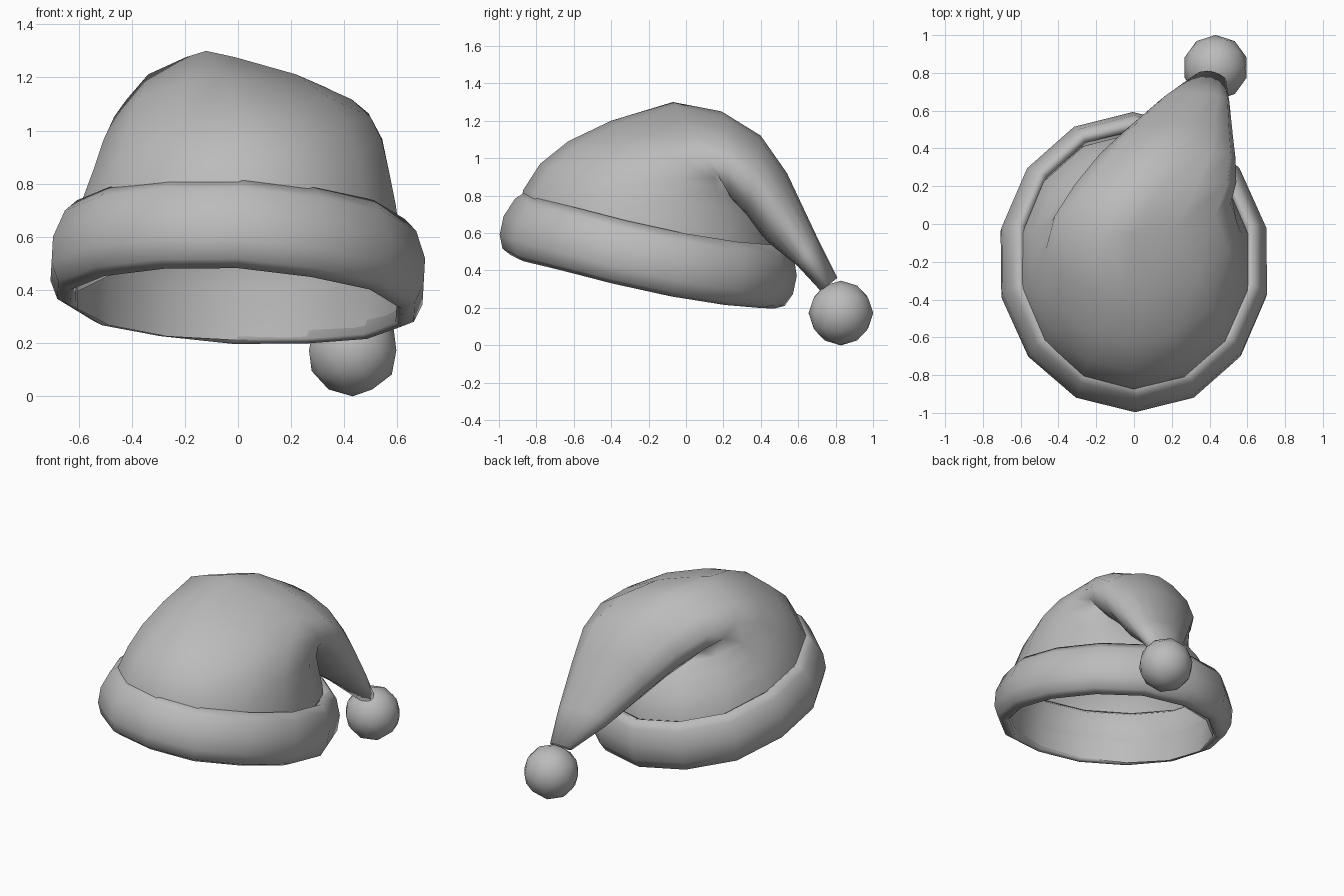
import bpy, bmesh, math, random
from mathutils import Vector, Matrix

random.seed(4)
SIDES = 14

if "Cube" in bpy.data.objects:
    bpy.data.objects.remove(bpy.data.objects["Cube"])

grey = bpy.data.materials.new("plain grey")
grey.use_nodes = True
grey.diffuse_color = (0.5, 0.5, 0.5, 1)
grey.node_tree.nodes["Principled BSDF"].inputs["Base Color"].default_value = (0.5, 0.5, 0.5, 1)


def finish(name, bm):
    bmesh.ops.recalc_face_normals(bm, faces=bm.faces[:])
    mesh = bpy.data.meshes.new(name)
    bm.to_mesh(mesh)
    bm.free()
    mesh.materials.append(grey)
    for poly in mesh.polygons:
        poly.use_smooth = True
    obj = bpy.data.objects.new(name, mesh)
    bpy.context.collection.objects.link(obj)
    return obj


def loft(name, rings, loop=False, cap=False):
    """Skin closed rings of points; loop joins the last ring to the first."""
    bm = bmesh.new()
    rows = [[bm.verts.new(p) for p in ring] for ring in rings]
    pairs = list(zip(rows, rows[1:]))
    if loop:
        pairs.append((rows[-1], rows[0]))
    for a, b in pairs:
        for i in range(SIDES):
            j = (i + 1) % SIDES
            bm.faces.new((a[i], a[j], b[j], b[i]))
    if cap:
        bm.faces.new(rows[-1])
    return finish(name, bm)


def section(outer, inner, half_width, peak):
    """Ring through an outer (front/top) and an inner (back/under) point.
    A peak above 1 makes the outer half pointed and the inner half boxy."""
    outer, inner = Vector(outer), Vector(inner)
    mid, axis = (outer + inner) / 2, (outer - inner) / 2
    ring = []
    for i in range(SIDES):
        a = math.tau * i / SIDES
        s, c = math.sin(a), math.cos(a)
        power = peak if c > 0 else 1 / math.sqrt(peak)
        side = math.copysign(abs(s) ** power, s) * half_width
        ring.append(mid + axis * c + Vector((side, 0, 0)))
    return ring


# Crown: dome that folds over the back and narrows into the tail
crown_sections = [
    ((0, -.91, .51), (0, .455, .21), .62, 1),
    ((0, -.90, .68), (0, .48, .40), .63, 1),
    ((0, -.87, .83), (0, .48, .54), .61, 1),
    ((0, -.78, .97), (.03, .42, .67), .57, 1),
    ((-.01, -.63, 1.09), (.06, .35, .76), .54, 1.1),
    ((-.05, -.40, 1.20), (.12, .28, .82), .50, 1.4),
    ((-.12, -.07, 1.3), (.2, .22, .83), .445, 1.9),
    ((.02, .19, 1.25), (.2, .24, .77), .42, 1.6),
    ((.13, .40, 1.12), (.22, .32, .69), .36, 1.3),
    ((.20, .54, .92), (.28, .44, .55), .28, 1.1),
    ((.30, .70, .58), (.35, .60, .42), .18, 1),
    ((.38, .81, .36), (.43, .72, .29), .08, 1),
]
loft("crown", [section(*s) for s in crown_sections], cap=True)

# Band: thick rolled brim, raised at the front
profile = [(-.125, .165), (-.085, .19), (-.04, .145), (0, .04), (0, -.06),
           (-.03, -.13), (-.08, -.155), (-.10, -.14), (-.08, 0)]
tilt = (Matrix.Translation((0, -.2, .49)) @ Matrix.Rotation(math.radians(3.2), 4, 'Y')
        @ Matrix.Rotation(math.radians(-12), 4, 'X'))
wobble = [random.uniform(-.012, .012) for _ in range(SIDES)]
band_rings = []
for inset, height in profile:
    ring = []
    for i in range(SIDES):
        a = math.tau * i / SIDES
        ring.append(tilt @ Vector(((.72 + inset) * math.sin(a),
                                   -(.8 + inset) * math.cos(a), height + wobble[i])))
    band_rings.append(ring)
loft("band", band_rings, loop=True)

# Pompom at the tip of the tail
bm = bmesh.new()
bmesh.ops.create_icosphere(bm, subdivisions=2, radius=.173,
                           matrix=Matrix.Translation((.432, .828, .172)))
finish("pompom", bm)
